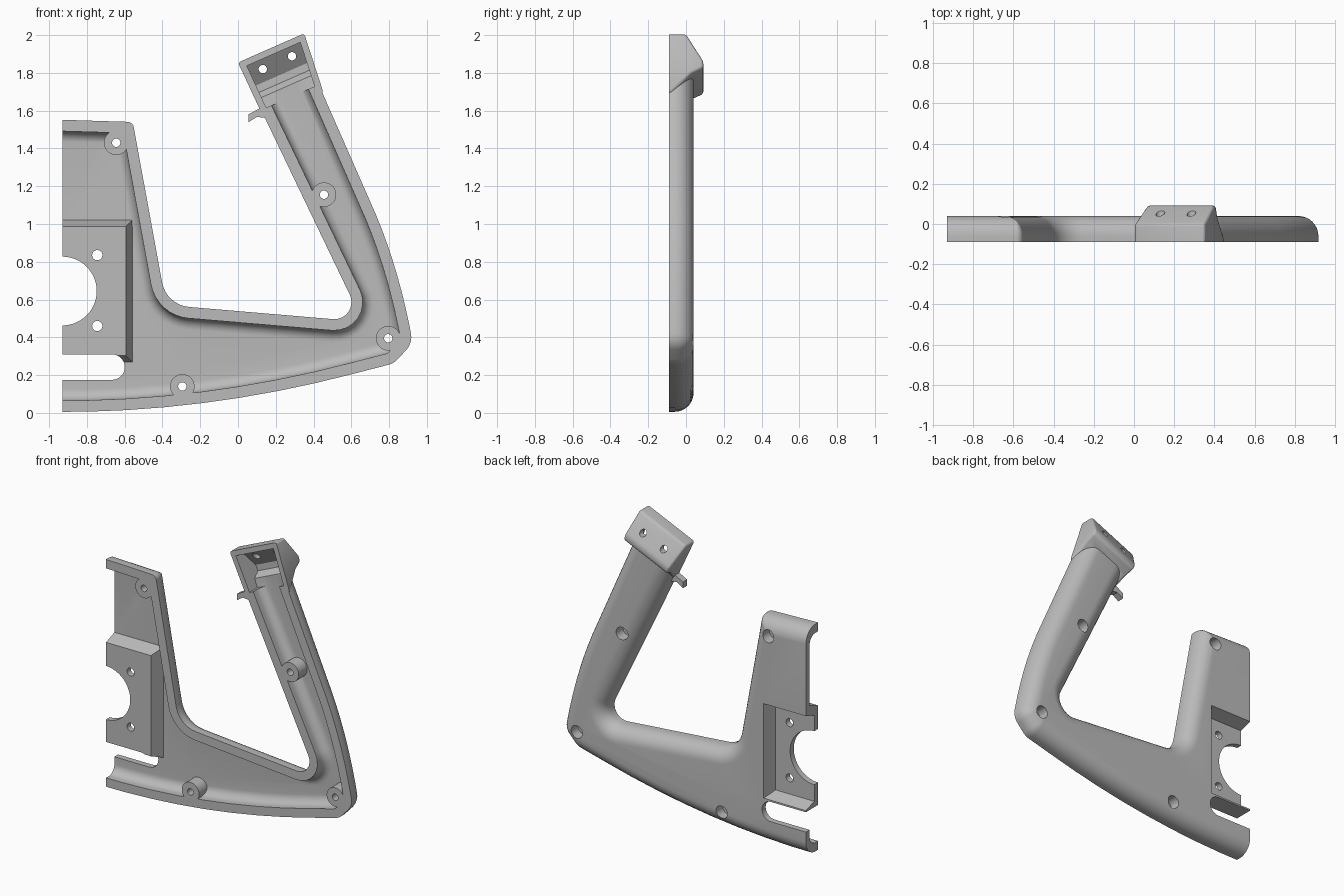
import bpy, bmesh, math
from mathutils import Vector

if "Cube" in bpy.data.objects:
    bpy.data.objects.remove(bpy.data.objects["Cube"])

FRONT, BACK, CUT = -0.09, 0.04, -0.93

grey = bpy.data.materials.new("moulded_grey")
grey.use_nodes = True
grey.diffuse_color = (0.5, 0.5, 0.5, 1)
grey.node_tree.nodes["Principled BSDF"].inputs["Base Color"].default_value = (0.5, 0.5, 0.5, 1)


def loft(name, rings):
    """Closed solid through rings of equal point count."""
    bm = bmesh.new()
    loops = [[bm.verts.new(p) for p in ring] for ring in rings]
    n = len(loops[0])
    for a, b in zip(loops, loops[1:]):
        for i in range(n):
            j = (i + 1) % n
            bm.faces.new((a[i], a[j], b[j], b[i]))
    bm.faces.new(loops[0][::-1])
    bm.faces.new(loops[-1])
    bmesh.ops.recalc_face_normals(bm, faces=bm.faces)
    me = bpy.data.meshes.new(name)
    bm.to_mesh(me)
    bm.free()
    me.materials.append(grey)
    ob = bpy.data.objects.new(name, me)
    bpy.context.collection.objects.link(ob)
    return ob


def prism(name, pts, y0, y1):
    return loft(name, [[(x, y, z) for x, z in pts] for y in (y0, y1)])


def rod(name, x, z, r, y0, y1, n=32):
    ang = [2 * math.pi * (i + 0.5) / n for i in range(n)]
    return prism(name, [(x + r * math.cos(a), z + r * math.sin(a)) for a in ang], y0, y1)


def frustum(name, x1, z0, z1, y0, y1, grow):
    """Block running off the cut side, wider by grow at y1."""
    def box(g, y):
        return [(-1.1, y, z0 - g), (x1 + g, y, z0 - g), (x1 + g, y, z1 + g), (-1.1, y, z1 + g)]
    return loft(name, [box(0, y0), box(grow, y1)])


def combine(tool, op):
    m = body.modifiers.new(op, "BOOLEAN")
    m.operation, m.solver, m.object = op, "EXACT", tool
    bpy.context.view_layer.objects.active = body
    bpy.ops.object.modifier_apply(modifier=m.name)
    bpy.data.objects.remove(tool)


def add(tool):
    combine(tool, "UNION")


def cut(tool):
    combine(tool, "DIFFERENCE")


# Outline corners (x, z, radius), counter-clockwise
def bezier(a, b, c, n):
    return [tuple((1 - t) ** 2 * p + 2 * t * (1 - t) * q + t * t * r
                  for p, q, r in zip(a, b, c)) for t in (i / n for i in range(1, n + 1))]


outline = [(-1.2 + 0.202 * i, 0.005 + 0.085 * (0.202 * i - 0.27) ** 2, 0) for i in range(10)]
outline += [(0.825, 0.262, 0.1), (0.925, 0.37, 0.1)]
outline += [(x, z, 0) for x, z in bezier((0.925, 0.37), (0.86, 0.74), (0.73, 1.05), 8)]
outline += [(0.37, 1.87, 0.02), (0.04, 1.775, 0.02), (0.66, 0.483, 0.09),
            (-0.38, 0.571, 0.16), (-0.557, 1.54, 0.035), (-1.2, 1.56, 0)]


def ring(d, y, seg=8):
    """Outline moved inward by d, with its corners rounded."""
    pts = [Vector(p[:2]) for p in outline]
    n = len(pts)
    out = []
    for i, p in enumerate(pts):
        a = (p - pts[i - 1]).normalized()
        b = (pts[(i + 1) % n] - p).normalized()
        na, nb = Vector((-a.y, a.x)), Vector((-b.y, b.x))
        mid = (na + nb) / (1 + na.dot(nb))
        corner = p + mid * d
        r = outline[i][2]
        if r == 0:
            out.append((corner.x, y, corner.y))
            continue
        side = 1 if a.cross(b) > 0 else -1
        r = max(r - side * d, 0.008)
        centre = corner + mid * r * side
        turn = na.angle_signed(nb)
        for k in range(seg + 1):
            t = -turn * k / seg
            v = Vector((na.x * math.cos(t) - na.y * math.sin(t),
                        na.x * math.sin(t) + na.y * math.cos(t)))
            q = centre - v * r * side
            out.append((q.x, y, q.y))
    return out


def rounded_solid(name, inset, radius, y0, y1, steps=8):
    rings = [ring(inset, y0)]
    for k in range(steps + 1):
        t = math.pi / 2 * k / steps
        rings.append(ring(inset + radius * (1 - math.cos(t)), y1 - radius * (1 - math.sin(t))))
    return loft(name, rings)


# Head block in the tilted frame of the arm: u across, v along
U, V, HEAD = Vector((0.91, 0.4)), Vector((-0.42, 0.905)), Vector((0, 1.855))


def head_point(u, v):
    return HEAD + U * u + V * v


def head_solid(name, profile, u0, u1, bevel):
    rings = []
    for side in (0, 1):
        pts = [(head_point(u1 + 0.12 * v if side else u0, v), y) for v, y in profile]
        rings.append([(p.x, y, p.y) for p, y in pts])
    ob = loft(name, rings)
    if bevel:
        bpy.context.view_layer.objects.active = ob
        m = ob.modifiers.new("soft_edges", "BEVEL")
        m.width, m.segments = bevel, 3
        bpy.ops.object.modifier_apply(modifier=m.name)
    return ob


# Outer shell and head
body = rounded_solid("frame_shell_half", 0, 0.1, -0.12, BACK)
add(head_solid("head", [(0, -0.14), (0, 0), (-0.15, 0.092), (-0.19, 0.092),
                        (-0.22, 0.03), (-0.33, -0.08), (-0.33, -0.14)], 0, 0.385, 0.015))

# Hook beside the head
add(prism("hook", [(0.16, 1.56), (0.1, 1.567), (0.055, 1.538), (0.055, 1.58), (0.12, 1.615),
                   (0.16, 1.6)], -0.13, -0.045))

# Hollow insides
cut(rounded_solid("cavity", 0.06, 0.06, -0.2, 0.0))
cut(head_solid("head_cavity", [(-0.035, -0.2), (-0.035, -0.025), (-0.15, 0.055), (-0.19, 0.055),
                               (-0.22, 0.0), (-0.28, -0.005), (-0.28, -0.2)], 0.035, 0.35, 0))
for u in (0.105, 0.275):
    p = head_point(u, -0.085)
    cut(rod("head_hole", p.x, p.y, 0.022, -0.06, 0.2))

# Screw bosses with counterbores
for x, z in ((-0.645, 1.43), (0.455, 1.155), (0.795, 0.395), (-0.295, 0.14)):
    add(rod("boss", x, z, 0.065, -0.115, 0.004))
    cut(rod("counterbore", x, z, 0.043, -0.035, 0.2))
    cut(rod("screw_hole", x, z, 0.022, -0.2, 0.0))

# Mounting plate, its rear pocket and its holes
add(frustum("plate", -0.6, 0.31, 0.98, -0.11, 0.01, 0.045))
cut(frustum("pocket", -0.64, 0.35, 0.935, -0.05, 0.06, 0.035))
cut(rod("bore", CUT, 0.645, 0.182, -0.3, 0.3, 64))
for z in (0.835, 0.46):
    cut(rod("plate_hole", -0.745, z, 0.027, -0.3, 0.3))

# Slot with rounded end
arc = [math.pi / 2 * (k / 8 - 1) for k in range(17)]
cut(prism("slot", [(-1.1, 0.175)] + [(-0.667 + 0.0675 * math.cos(a), 0.2425 + 0.0675 * math.sin(a))
                                     for a in arc] + [(-1.1, 0.31)], -0.3, 0.3))

# Trim to the open front and the split side
combine(prism("trim", [(CUT, -1), (2, -1), (2, 3), (CUT, 3)], FRONT, 1), "INTERSECT")

bpy.ops.object.select_all(action="DESELECT")
body.select_set(True)
bpy.context.view_layer.objects.active = body
bpy.ops.object.shade_smooth_by_angle(angle=math.radians(30))
